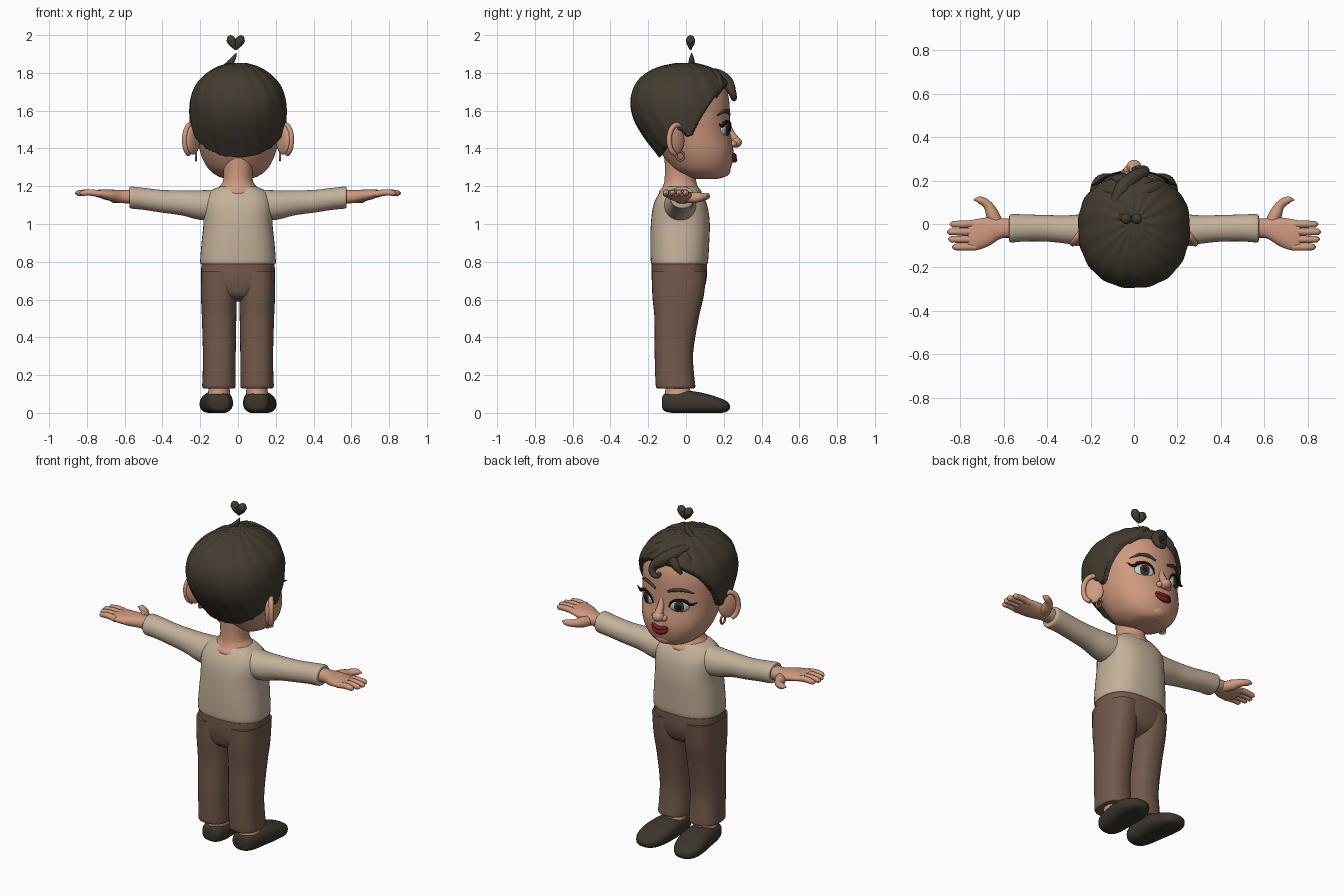
import bpy, bmesh, math
from mathutils import Matrix, Vector

if "Cube" in bpy.data.objects:
    bpy.data.objects.remove(bpy.data.objects["Cube"], do_unlink=True)


def material(name, r, g, b):
    m = bpy.data.materials.new(name)
    m.use_nodes = True
    m.diffuse_color = (r, g, b, 1)
    bsdf = next(n for n in m.node_tree.nodes if n.type == 'BSDF_PRINCIPLED')
    bsdf.inputs["Base Color"].default_value = (r, g, b, 1)
    bsdf.inputs["Roughness"].default_value = 0.8
    return m


SKIN = material("skin", .62, .32, .21)
HAIR = material("dark brown hair", .058, .045, .03)
SHIRT = material("beige knit", .55, .44, .32)
PANTS = material("brown cloth", .17, .10, .073)
SHOE = material("dark leather", .045, .036, .025)
LIPS = material("dark red", .2, .012, .018)
WHITE = material("eye white", .55, .6, .6)
IRIS = material("dark iris", .035, .035, .025)
BLACK = material("black", .008, .007, .006)
GOLD = material("gold", .3, .16, .06)


def smooth(obj):
    bpy.ops.object.select_all(action='DESELECT')
    obj.select_set(True)
    bpy.context.view_layer.objects.active = obj
    bpy.ops.object.shade_smooth_by_angle(angle=math.radians(50))
    return obj


def finish(name, bm, mat):
    bmesh.ops.recalc_face_normals(bm, faces=bm.faces)
    me = bpy.data.meshes.new(name)
    bm.to_mesh(me)
    bm.free()
    me.materials.append(mat)
    obj = bpy.data.objects.new(name, me)
    bpy.context.collection.objects.link(obj)
    return smooth(obj)


def dense(rows, steps=5):
    """Smoothly interpolate cross-section rows."""
    out = []
    for i in range(len(rows) - 1):
        p0, p1 = rows[max(i - 1, 0)], rows[i]
        p2, p3 = rows[i + 1], rows[min(i + 2, len(rows) - 1)]
        for k in range(steps):
            t = k / steps
            out.append([.5 * (2*b + (c - a)*t + (2*a - 5*b + 4*c - d)*t*t + (3*b - a - 3*c + d)*t**3)
                        for a, b, c, d in zip(p0, p1, p2, p3)])
    return out + [list(rows[-1])]


def loft(name, rows, mat, axis='z', power=2.3, n=40, mirror=1, steps=5, shape=None):
    """Rows are (position, centre u, centre v, radius u, radius v) along an axis."""
    bm = bmesh.new()
    rings = []
    for t, cu, cv, ru, rv in dense(rows, steps):
        ring = []
        for k in range(n):
            a = 2 * math.pi * k / n
            c, s = math.cos(a), math.sin(a)
            u = cu + ru * math.copysign(abs(c) ** (2 / power), c)
            v = cv + rv * math.copysign(abs(s) ** (2 / power), s)
            p = Vector({'z': (u, v, t), 'x': (t, u, v), 'y': (u, t, v)}[axis])
            if shape:
                p = shape(p, a)
            p.x *= mirror
            ring.append(bm.verts.new(p))
        rings.append(ring)
    for r0, r1 in zip(rings, rings[1:]):
        for k in range(n):
            j = (k + 1) % n
            bm.faces.new((r0[k], r0[j], r1[j], r1[k]))
    bm.faces.new(rings[0])
    bm.faces.new(rings[-1])
    return finish(name, bm, mat)


def tube(name, pts, radii, mat):
    """Tapered round strand through the points."""
    cu = bpy.data.curves.new(name, 'CURVE')
    cu.dimensions = '3D'
    cu.bevel_depth, cu.bevel_resolution, cu.resolution_u = 1, 4, 6
    cu.use_fill_caps = True
    sp = cu.splines.new('BEZIER')
    sp.bezier_points.add(len(pts) - 1)
    for b, p, r in zip(sp.bezier_points, pts, radii):
        b.co, b.radius = p, r
        b.handle_left_type = b.handle_right_type = 'AUTO'
    cu.materials.append(mat)
    obj = bpy.data.objects.new(name, cu)
    bpy.context.collection.objects.link(obj)
    bpy.ops.object.select_all(action='DESELECT')
    obj.select_set(True)
    bpy.context.view_layer.objects.active = obj
    bpy.ops.object.convert(target='MESH')
    return smooth(bpy.context.view_layer.objects.active)


def ball(name, centre, radii, mat, turn=0):
    bm = bmesh.new()
    m = Matrix.Translation(centre) @ Matrix.Rotation(turn, 4, 'Z') @ Matrix.Diagonal((*radii, 1))
    bmesh.ops.create_uvsphere(bm, u_segments=24, v_segments=16, radius=1, matrix=m)
    return finish(name, bm, mat)


# Head
head_rows = [(1.238, 0, .11, .05, .05), (1.25, 0, .105, .1, .1), (1.285, 0, .085, .15, .147),
             (1.34, 0, .07, .185, .178), (1.4, 0, .052, .205, .198), (1.48, 0, .015, .22, .22),
             (1.56, 0, -.01, .23, .242), (1.64, 0, -.02, .23, .25), (1.71, 0, -.02, .21, .235),
             (1.765, 0, -.018, .165, .195), (1.805, 0, -.01, .105, .13), (1.825, 0, 0, .04, .05)]
loft("head", head_rows, SKIN, power=2.2, n=56)


def face_y(x, z):
    rows = dense(head_rows)
    r = min(rows, key=lambda q: abs(q[0] - z))
    return r[2] + r[4] * max(0, 1 - abs(x / r[3]) ** 2.2) ** (1 / 2.2)


# Hair cap rises out of the scalp along the hairline
hairline = [(-.4, 1.37), (-.13, 1.36), (-.08, 1.44), (-.03, 1.5), (0, 1.465), (.03, 1.47),
            (.075, 1.56), (.14, 1.66), (.2, 1.72), (.4, 1.75)]


def hair_shape(p, a):
    for (y0, z0), (y1, z1) in zip(hairline, hairline[1:]):
        if y0 <= p.y <= y1:
            edge = z0 + (z1 - z0) * (p.y - y0) / (y1 - y0)
    t = min(1, max(0, (p.z - edge) / .03 + .5))
    ripple = .002 * math.sin(16 * a + 14 * p.z)
    push = -.015 + (.041 + ripple) * t * t * (3 - 2 * t)
    return p + (p - Vector((0, -.02, 1.58))).normalized() * push


loft("hair_cap", head_rows[2:], HAIR, power=2.2, n=112, steps=9, shape=hair_shape)

# Fringe, tuft and floating heart
tube("fringe_curl", [(-.1, .08, 1.805), (-.05, .17, 1.785), (.01, .22, 1.745), (.05, .245, 1.695),
                     (.03, .254, 1.665), (0, .252, 1.675), (.008, .25, 1.69)],
     [.02, .035, .034, .022, .015, .012, .004], HAIR)
tube("fringe_left", [(-.05, .08, 1.81), (.06, .155, 1.78), (.12, .17, 1.73), (.165, .155, 1.67)],
     [.02, .034, .03, .008], HAIR)
tube("fringe_right", [(-.03, .1, 1.81), (-.1, .15, 1.765), (-.16, .14, 1.70), (-.2, .1, 1.62)],
     [.02, .03, .025, .008], HAIR)
tube("fringe_middle", [(.02, .1, 1.81), (-.04, .185, 1.765), (-.08, .205, 1.73), (-.11, .2, 1.69)],
     [.02, .032, .024, .008], HAIR)
tube("hair_tuft", [(-.065, .03, 1.835), (-.04, .03, 1.855), (-.022, .03, 1.88), (-.008, .03, 1.905)],
     [.014, .017, .012, .002], HAIR)
for s, side in ((1, "left"), (-1, "right")):
    tube("heart_" + side, [(-.012 + s * x, .024, z) for x, z in
                           ((0, 1.922), (.014, 1.952), (.024, 1.974), (.027, 1.992), (.027, 2.0))],
         [.004, .02, .025, .017, .001], HAIR)

# Nose and mouth
ball("nose_tip", (0, .262, 1.432), (.034, .034, .028), SKIN)
tube("nose_bridge", [(0, .222, 1.53), (0, .238, 1.48), (0, .262, 1.44)], [.012, .02, .025], SKIN)
ball("muzzle", (0, .22, 1.36), (.08, .035, .055), SKIN)
ball("chin", (0, .2, 1.285), (.06, .035, .035), SKIN)
for name, drop, r in (("upper_lip", .008, .013), ("lower_lip", -.012, .016)):
    xs = (-.062, -.035, 0, .035, .062)
    zs = (1.372, 1.36 + drop, 1.352 + drop, 1.36 + drop, 1.372)
    tube(name, [(x, .256 - 6 * x * x, z) for x, z in zip(xs, zs)], [.003, r * .8, r, r * .8, .003], LIPS)

for s, side in ((1, "left"), (-1, "right")):
    # Eyes, lashes and brows
    out, nrm = Vector((s * .906, -.423, 0)), Vector((s * .423, .906, 0))
    turn = -s * math.radians(25)
    eye = Vector((s * .1, face_y(.1, 1.5) - .012, 1.5))
    ball(side + "_eye", eye, (.056, .022, .04), WHITE, turn)
    ball(side + "_iris", eye + nrm * .016, (.029, .009, .032), IRIS, turn)
    ball(side + "_pupil", eye + nrm * .02, (.016, .008, .018), BLACK, turn)
    arc = [(-.058, -.01, .008), (-.04, .026, .016), (0, .042, .022), (.04, .034, .02),
           (.062, .018, .016), (.1, .032, .016)]
    tube(side + "_lashes", [eye + out * a + nrm * c + Vector((0, 0, b)) for a, b, c in arc],
         [.003, .006, .008, .009, .008, .002], BLACK)
    tube(side + "_brow", [(s * x, face_y(x, z) + .001, z) for x, z in
                          ((.04, 1.578), (.08, 1.594), (.125, 1.596), (.17, 1.575))],
         [.006, .01, .009, .003], HAIR)
    tube(side + "_nostril", [(s * .022, .225, 1.425), (s * .03, .25, 1.424), (s * .02, .268, 1.426)],
         [.012, .018, .01], SKIN)

    # Ears with rim and hoop
    ear, flare = Vector((s * .238, -.055, 1.445)), Vector((s * .6, -.8, 0))
    ball(side + "_ear", ear, (.056, .02, .078), SKIN, math.atan2(flare.y, flare.x))
    rim = [ear + flare * .054 * math.cos(a) + Vector((s * .012, .009, .08 * math.sin(a)))
           for a in [math.radians(160 - 26 * k) for k in range(10)]]
    tube(side + "_ear_rim", rim, [.008] + [.014] * 8 + [.012], SKIN)
    ring = [(s * .222, -.03 + .02 * math.cos(a), 1.36 + .023 * math.sin(a))
            for a in [math.pi * k / 6 for k in range(13)]]
    tube(side + "_earring", ring, [.006] * 13, GOLD)

    # Sleeve, hand and fingers
    loft(side + "_sleeve", [(.08, -.03, 1.10, .09, .085), (.2, -.03, 1.10, .08, .078),
                            (.3, -.026, 1.112, .066, .066), (.4, -.02, 1.12, .061, .06),
                            (.5, -.018, 1.133, .062, .058), (.565, -.02, 1.14, .065, .058),
                            (.575, -.02, 1.14, .055, .048)], SHIRT, 'x', 2.1, 32, s)
    loft(side + "_hand", [(.55, -.02, 1.145, .046, .04), (.61, -.02, 1.145, .046, .034),
                          (.67, -.036, 1.152, .066, .03), (.73, -.05, 1.16, .072, .022),
                          (.765, -.052, 1.163, .066, .015)], SKIN, 'x', 2.3, 24, s)
    for k, tip in enumerate((.838, .856, .862, .85)):
        y = -.106 + .035 * k
        tube(f"{side}_finger_{k + 1}", [(s * x, y, z) for x, z in
             ((.73, 1.16), (.79, 1.167), (tip - .012, 1.163), (tip, 1.162))],
             [.017, .017, .0145, .003], SKIN)
    tube(side + "_thumb", [(s * .625, -.01, 1.14), (s * .652, .045, 1.14), (s * .675, .088, 1.143),
                           (s * .712, .111, 1.148), (s * .738, .112, 1.15)],
         [.028, .03, .021, .017, .003], SKIN)

    # Trouser leg, foot and shoe
    loft(side + "_trouser_leg", [(.13, .1, -.055, .075, .09), (.138, .101, -.055, .088, .104),
                                 (.2, .1, -.06, .087, .103), (.32, .099, -.064, .087, .102),
                                 (.5, .1, -.05, .091, .117), (.62, .101, -.042, .095, .136),
                                 (.75, .1, -.036, .097, .145)], PANTS, 'z', 2.4, 36, s)
    loft(side + "_ankle", [(.05, .102, -.03, .055, .08), (.09, .102, -.03, .06, .085),
                           (.115, .1, -.042, .057, .068), (.17, .1, -.052, .05, .055)],
         SKIN, 'z', 2, 24, s)

    def flat_sole(p, a):
        return Vector((p.x, p.y, max(p.z, 0)))

    loft(side + "_shoe", [(-.127, .098, .055, .025, .02), (-.115, .1, .055, .055, .045),
                          (-.06, .102, .054, .072, .056), (.02, .108, .056, .08, .06),
                          (.1, .115, .05, .087, .053), (.17, .122, .04, .078, .042),
                          (.215, .125, .034, .052, .028), (.232, .125, .032, .018, .01)],
         SHOE, 'y', 2.6, 32, s, shape=flat_sole)

# Neck, sweater and hips
loft("neck", [(1.1, 0, -.03, .09, .09), (1.165, 0, -.03, .115, .113), (1.195, 0, -.03, .1, .095),
              (1.24, 0, -.03, .077, .083), (1.36, 0, -.025, .085, .088)], SKIN, power=2)
loft("sweater", [(.792, 0, -.035, .185, .138), (.797, 0, -.035, .2, .151), (.9, 0, -.033, .193, .156),
                 (1.0, 0, -.03, .183, .156), (1.08, 0, -.03, .184, .147), (1.13, 0, -.03, .178, .131),
                 (1.17, 0, -.03, .15, .107), (1.195, 0, -.03, .105, .088), (1.203, 0, -.03, .07, .06)],
     SHIRT, power=2.5)
loft("trouser_hips", [(.59, 0, -.045, .05, .06), (.62, 0, -.042, .13, .115), (.67, 0, -.038, .185, .138),
                      (.73, 0, -.036, .195, .147), (.82, 0, -.035, .192, .146)], PANTS, power=2.6)
